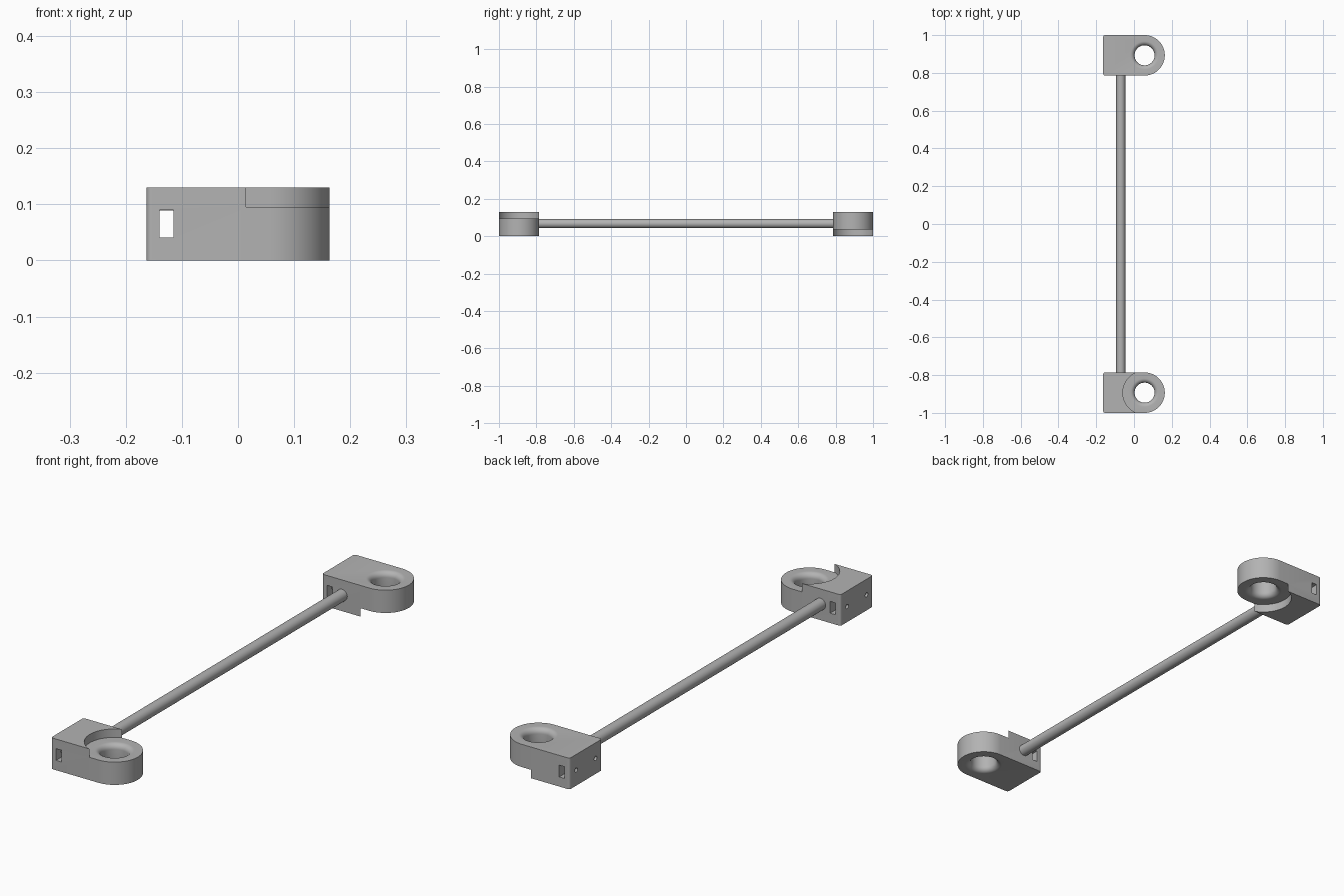
import bpy, bmesh
from math import pi, sin, cos, radians
from mathutils import Matrix, Vector

cube = bpy.data.objects.get("Cube")
if cube:
    bpy.data.objects.remove(cube, do_unlink=True)

grey = bpy.data.materials.new("plain grey")
grey.diffuse_color = (0.45, 0.45, 0.45, 1)
grey.use_nodes = True
grey.node_tree.nodes["Principled BSDF"].inputs["Base Color"].default_value = grey.diffuse_color

HEIGHT, RING_TOP = 0.13, 0.095       # block height, stepped ring height
HALF, LEFT = 0.107, -0.163           # half width (= round end radius), square end
CX, CY, MID = 0.056, 0.893, 0.065    # ring centre, block centre, mid height
BORE, FILLET = 0.053, 0.022
ROD_X, ROD_R = -0.07, 0.024


def finish(name, bm, helper=False):
    bmesh.ops.recalc_face_normals(bm, faces=bm.faces)
    mesh = bpy.data.meshes.new(name)
    bm.to_mesh(mesh)
    bm.free()
    obj = bpy.data.objects.new(name, mesh)
    bpy.context.collection.objects.link(obj)
    mesh.materials.append(grey)
    obj.hide_render = helper
    return obj


def arc(cx, cy, r, start, end, steps):
    angles = [radians(start + (end - start) * i / steps) for i in range(steps + 1)]
    return [(cx + r * cos(a), cy + r * sin(a)) for a in angles]


def add_box(name, lo, hi):
    lo, hi = Vector(lo), Vector(hi)
    bm = bmesh.new()
    bmesh.ops.create_cube(bm, size=1)
    bmesh.ops.scale(bm, vec=hi - lo, verts=bm.verts)
    bmesh.ops.translate(bm, vec=(lo + hi) / 2, verts=bm.verts)
    return finish(name, bm, True)


def add_cylinder(name, r, length, centre, axis="Z", sides=64, helper=True):
    turn = {"X": Matrix.Rotation(pi / 2, 4, "Y"), "Y": Matrix.Rotation(pi / 2, 4, "X"),
            "Z": Matrix.Identity(4)}[axis]
    bm = bmesh.new()
    bmesh.ops.create_cone(bm, cap_ends=True, segments=sides, radius1=r, radius2=r,
                          depth=length, matrix=Matrix.Translation(centre) @ turn)
    return finish(name, bm, helper)


def smooth(obj):
    bpy.ops.object.select_all(action="DESELECT")
    obj.select_set(True)
    bpy.context.view_layer.objects.active = obj
    bpy.ops.object.shade_smooth_by_angle(angle=radians(30))


def block_body():
    """Square end with softened corners, round end on the other side."""
    c = 0.01
    outline = arc(CX, 0, HALF, -90, 90, 48)
    outline += arc(LEFT + c, HALF - c, c, 90, 180, 6)
    outline += arc(LEFT + c, c - HALF, c, 180, 270, 6)
    bm = bmesh.new()
    face = bm.faces.new([bm.verts.new((x, y, 0)) for x, y in outline])
    new = bmesh.ops.extrude_face_region(bm, geom=[face])["geom"]
    bmesh.ops.translate(bm, vec=(0, 0, HEIGHT),
                        verts=[v for v in new if isinstance(v, bmesh.types.BMVert)])
    return finish("end_block", bm)


def bore_cutter():
    """Lathed hole with rounded rims at both ends of the ring."""
    wide = BORE + FILLET
    profile = [(0, -0.02), (wide, -0.02)]
    profile += arc(wide, FILLET, FILLET, 270, 180, 8)
    profile += arc(wide, RING_TOP - FILLET, FILLET, 180, 90, 8)
    profile += [(wide, HEIGHT), (0, HEIGHT)]
    bm = bmesh.new()
    verts = [bm.verts.new((CX + r, 0, z)) for r, z in profile]
    edges = [bm.edges.new(pair) for pair in zip(verts, verts[1:])]
    bmesh.ops.spin(bm, geom=verts + edges, cent=(CX, 0, 0), axis=(0, 0, 1),
                   angle=2 * pi, steps=64, use_duplicate=False)
    bmesh.ops.remove_doubles(bm, verts=bm.verts, dist=1e-5)
    return finish("bore_cutter", bm, True)


# End block: stepped ring, rounded bore, cross slot and two screw holes
block = block_body()
cutters = [
    add_cylinder("recess_cutter", 0.115, 0.1, (CX, 0, RING_TOP + 0.05), sides=96),
    bore_cutter(),
    add_box("slot_cutter", (-0.14, -0.2, 0.041), (-0.115, 0.2, 0.09)),
]
for side in (-1, 1):
    cutters.append(add_cylinder("screw_hole_cutter", 0.009, 0.1,
                                (-0.15, side * 0.064, MID), "X", 24))
for cutter in cutters:
    mod = block.modifiers.new("cut", "BOOLEAN")
    mod.operation, mod.solver, mod.object = "DIFFERENCE", "EXACT", cutter

# Bake the cuts and drop the cutters
depsgraph = bpy.context.evaluated_depsgraph_get()
baked = bpy.data.meshes.new_from_object(block.evaluated_get(depsgraph))
block.modifiers.clear()
block.data = baked
for cutter in cutters:
    bpy.data.objects.remove(cutter, do_unlink=True)

# Front block as built, back block turned upside down about the x axis
back = block.copy()
back.data = baked.copy()
block.name, back.name = "front_end_block", "back_end_block"
bpy.context.collection.objects.link(back)
back.data.transform(Matrix.Translation((0, CY, HEIGHT)) @ Matrix.Rotation(pi, 4, "X"))
block.data.transform(Matrix.Translation((0, -CY, 0)))

# Connecting rod
rod = add_cylinder("connecting_rod", ROD_R, 1.996, (ROD_X, 0, MID + 0.002), "Y", 48, False)

for obj in (block, back, rod):
    smooth(obj)
